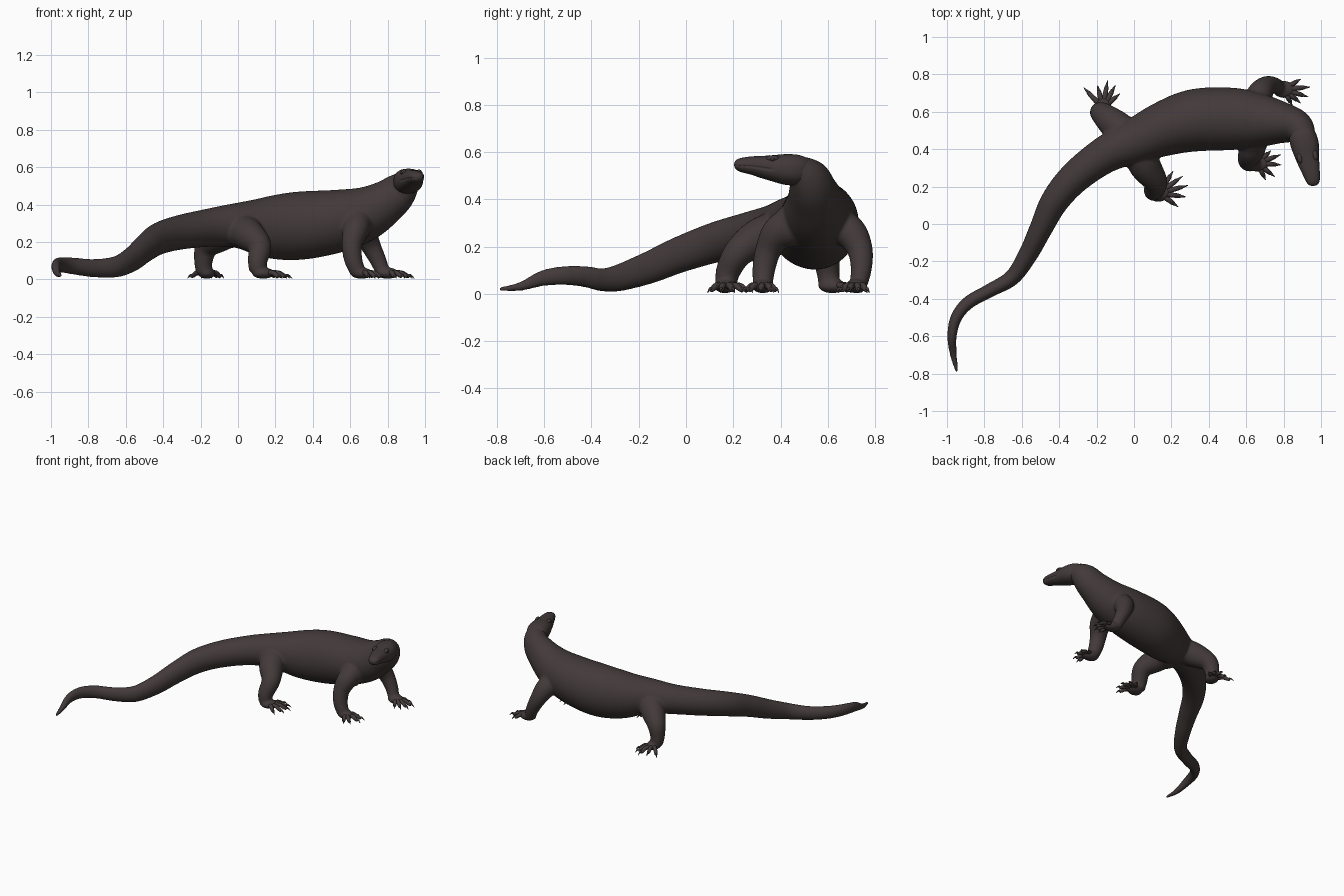
import bpy, bmesh, math
from mathutils import Vector, Matrix

if "Cube" in bpy.data.objects:
    bpy.data.objects.remove(bpy.data.objects["Cube"])


def material(name, rgb):
    m = bpy.data.materials.new(name)
    m.diffuse_color = (*rgb, 1)
    m.use_nodes = True
    m.node_tree.nodes["Principled BSDF"].inputs["Base Color"].default_value = m.diffuse_color
    return m


SKIN = material("dark brown skin", (0.056, 0.042, 0.042))
DARK = material("near black brown", (0.04, 0.03, 0.03))
Z, X = Vector((0, 0, 1)), Vector((1, 0, 0))


def spline(pts, n):
    """Catmull-Rom through tuples of any length."""
    p = [pts[0]] + list(pts) + [pts[-1]]
    out = []
    for i in range(1, len(p) - 2):
        for k in range(n):
            t = k / n
            out.append([0.5 * (2 * b + (c - a) * t + (2 * a - 5 * b + 4 * c - d) * t * t
                               + (3 * b - a - 3 * c + d) * t ** 3)
                        for a, b, c, d in zip(p[i - 1], p[i], p[i + 1], p[i + 2])])
    return out + [list(pts[-1])]


def tube(bm, pts, n=6, segs=32, ref=Z, shape=None):
    """Closed tube; points are x, y, z, half width, half height."""
    rows = spline([q if len(q) == 5 else (*q, q[3]) for q in pts], n)
    cs = [Vector(r[:3]) for r in rows]
    rings = []
    for i, r in enumerate(rows):
        t = (cs[min(i + 1, len(cs) - 1)] - cs[max(i - 1, 0)]).normalized()
        side = t.cross(ref).normalized()
        up = side.cross(t)
        ring = []
        for k in range(segs):
            a = 2 * math.pi * k / segs
            c, s = math.cos(a), math.sin(a)
            f = shape(i / (len(rows) - 1), c, s) if shape else 1
            ring.append(bm.verts.new(cs[i] + side * c * max(r[3], .001) * f
                                     + up * s * max(r[4], .001) * f))
        rings.append(ring)
    for a, b in zip(rings, rings[1:]):
        for k in range(segs):
            j = (k + 1) % segs
            bm.faces.new((a[k], a[j], b[j], b[k]))
    bm.faces.new(rings[0][::-1])
    bm.faces.new(rings[-1])


def ball(bm, loc, size, angle=0):
    m = Matrix.Translation(loc) @ Matrix.Rotation(math.radians(angle), 4, 'Z') @ Matrix.Diagonal((*size, 1))
    bmesh.ops.create_uvsphere(bm, u_segments=24, v_segments=14, radius=1, matrix=m)


def finish(bm, name, mat):
    bmesh.ops.recalc_face_normals(bm, faces=bm.faces)
    for f in bm.faces:
        f.smooth = True
    me = bpy.data.meshes.new(name)
    bm.to_mesh(me)
    bm.free()
    me.materials.append(mat)
    ob = bpy.data.objects.new(name, me)
    bpy.context.collection.objects.link(ob)
    return ob


# Tail, trunk and neck, from tail tip forward
spine = [
    (-.947, -.792, .02, .008, .009), (-.965, -.70, .032, .019, .019),
    (-.973, -.60, .068, .025, .034), (-.95, -.50, .078, .031, .041),
    (-.885, -.42, .072, .035, .045), (-.77, -.355, .06, .037, .049),
    (-.65, -.285, .068, .043, .057), (-.565, -.16, .11, .052, .068),
    (-.50, -.03, .165, .061, .076), (-.425, .12, .217, .075, .085),
    (-.315, .25, .25, .086, .092), (-.155, .37, .276, .099, .102),
    (0, .44, .288, .119, .122), (.165, .51, .279, .147, .166),
    (.33, .555, .287, .167, .182), (.53, .562, .312, .166, .168),
    (.68, .553, .352, .142, .145), (.80, .54, .42, .108, .115),
    (.87, .52, .48, .088, .096), (.905, .47, .522, .068, .064),
    (.925, .40, .532, .045, .038)]

# Legs: joints with radius
legs = {
    "hind_left": [(-.01, .45, .28, .085), (-.09, .52, .235, .085), (-.165, .585, .175, .064),
                  (-.185, .60, .10, .05), (-.18, .605, .04, .044)],
    "hind_right": [(.01, .42, .275, .09), (.06, .31, .235, .085), (.115, .225, .178, .064),
                   (.105, .18, .10, .053), (.105, .17, .043, .045)],
    "front_left": [(.63, .60, .32, .07), (.67, .69, .265, .07), (.705, .735, .19, .055),
                   (.745, .742, .11, .045), (.775, .73, .04, .038)],
    "front_right": [(.65, .48, .32, .07), (.63, .395, .265, .07), (.61, .35, .19, .056),
                    (.615, .33, .11, .049), (.64, .325, .042, .042)]}

# Feet: palm centre, heading, then toe angle and length pairs
feet = {
    "hind_left": ((-.167, .62), 78, [(133, .15), (103, .125), (80, .15), (61, .14), (40, .12)]),
    "hind_right": ((.135, .165), 10, [(58, .14), (36, .155), (15, .16), (-8, .145), (-36, .125)]),
    "front_left": ((.80, .72), 0, [(31, .108), (5, .143), (-17, .137), (-39, .118), (-62, .098)]),
    "front_right": ((.66, .325), -8, [(43, .1), (20, .132), (-4, .128), (-38, .117), (-64, .1)])}

body = bmesh.new()
tube(body, spine, n=8, segs=48)
for key, joints in legs.items():
    tube(body, joints, n=8, segs=32, ref=X)
    (px, py), head_ang, _ = feet[key]
    ball(body, (px, py, .033), (.062, .047, .03), head_ang)
# rounded hips and shoulders
for loc, size in (((-.05, .49, .255), (.10, .085, .09)), ((.03, .37, .25), (.10, .09, .09)),
                  ((.655, .64, .30), (.08, .08, .09)), ((.635, .435, .285), (.08, .07, .09))):
    ball(body, loc, size)
body_ob = finish(body, "body_and_legs", SKIN)

# Fuse the body and the legs into one soft surface
rem = body_ob.modifiers.new("fuse", 'REMESH')
rem.mode = 'VOXEL'
rem.voxel_size = .0075
rem.use_smooth_shade = True
sm = body_ob.modifiers.new("soften", 'SMOOTH')
sm.factor = .5
sm.iterations = 10

# Toes and claws
for key, ((px, py), _, digits) in feet.items():
    toes, claws = bmesh.new(), bmesh.new()
    for ang, length in digits:
        dx, dy = math.cos(math.radians(ang)), math.sin(math.radians(ang))

        def at(d, z, r):
            return (px + dx * d, py + dy * d, z, r)
        tube(toes, [at(.02, .034, .016), at(length * .5, .035, .0135), at(length * .68, .023, .012),
                    at(length * .79, .016, .009), at(length * .82, .015, .003)], n=4, segs=14)
        tube(claws, [at(length * .72, .021, .008), at(length * .86, .022, .006),
                     at(length, .005, .0012)], n=4, segs=10)
    finish(toes, key + "_toes", SKIN)
    finish(claws, key + "_claws", SKIN)


# Head with flattened sides and a mouth groove
def head_shape(u, c, s):
    box = (abs(c) ** 2.3 + abs(s) ** 2.3) ** (-1 / 2.3)
    groove = .08 * math.exp(-((s + .15) / .09) ** 2) if u > .42 else 0
    return box * (1 - groove)


head = bmesh.new()
tube(head, [(.885, .51, .51, .04, .04), (.897, .482, .522, .068, .062),
            (.913, .425, .527, .075, .065), (.93, .345, .535, .061, .051),
            (.945, .285, .543, .049, .040), (.958, .235, .546, .038, .030),
            (.965, .213, .547, .025, .019), (.967, .205, .547, .007, .006)],
     n=8, segs=96, shape=head_shape)
finish(head, "head", SKIN)

# Brows, eyes and nostrils on both sides of the head
brows, eyes, nostrils = bmesh.new(), bmesh.new(), bmesh.new()
for s in (-1, 1):
    ball(brows, (.927 + s * .041, .36 + s * .008, .573), (.028, .014, .014), -78)
    ball(eyes, (.927 + s * .051, .355 + s * .011, .569), (.010, .008, .008), -78)
    ball(nostrils, (.957 + s * .029, .238 + s * .006, .562), (.007, .004, .004), -78)
finish(brows, "brows", SKIN)
finish(eyes, "eyes", DARK)
finish(nostrils, "nostrils", DARK)
